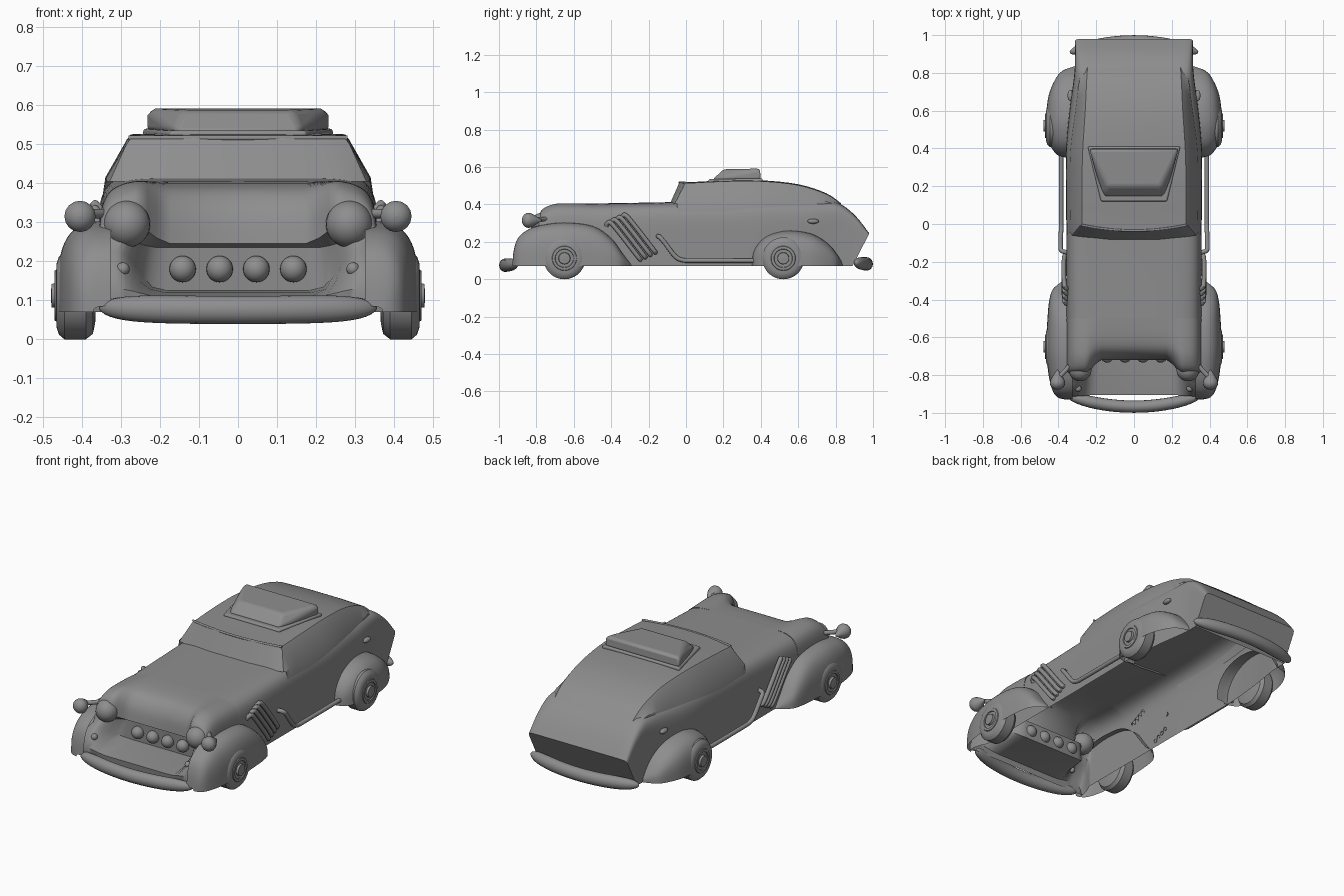
import bpy, bmesh, math
from mathutils import Vector, Matrix

if "Cube" in bpy.data.objects:
    bpy.data.objects.remove(bpy.data.objects["Cube"])

FLOOR = 0.07      # lower edge of the open body shell
grey = bpy.data.materials.new("dark_grey")
grey.diffuse_color = (.27, .27, .27, 1)
grey.use_nodes = True
grey.node_tree.nodes["Principled BSDF"].inputs["Base Color"].default_value = grey.diffuse_color


def finish(name, bm, mirror=False, angle=35, bevel=0):
    bmesh.ops.remove_doubles(bm, verts=bm.verts, dist=1e-5)
    bmesh.ops.recalc_face_normals(bm, faces=bm.faces)
    me = bpy.data.meshes.new(name)
    bm.to_mesh(me)
    bm.free()
    me.materials.append(grey)
    me.shade_smooth()
    me.set_sharp_from_angle(angle=math.radians(angle))
    ob = bpy.data.objects.new(name, me)
    bpy.context.collection.objects.link(ob)
    if bevel:
        m = ob.modifiers.new("bevel", 'BEVEL')
        m.width, m.segments = bevel, 3
    if mirror:
        m = ob.modifiers.new("mirror", 'MIRROR')
        m.use_mirror_merge = False
    return ob


def spline(pts, k=4):
    out = []
    for i in range(len(pts) - 1):
        a, b, c, d = pts[max(i - 1, 0)], pts[i], pts[i + 1], pts[min(i + 2, len(pts) - 1)]
        for s in range(k):
            t = s / k
            out.append(tuple(q + .5 * t * (r - p + t * (2 * p - 5 * q + 4 * r - e + t * (3 * (q - r) + e - p)))
                             for p, q, r, e in zip(a, b, c, d)))
    return out + [tuple(pts[-1])]


def grid(name, rows, closed=False, cap=False, **kw):
    bm = bmesh.new()
    vs = [[bm.verts.new(p) for p in r] for r in rows]
    n = len(rows[0])
    for a, b in zip(vs, vs[1:]):
        for i in range(n if closed else n - 1):
            j = (i + 1) % n
            bm.faces.new((a[i], a[j], b[j], b[i]))
    if cap:
        bm.faces.new(vs[-1])
    return finish(name, bm, **kw)


def sweep(name, path, radii, flat=1, straight=False, seg=16, **kw):
    """Rings of given radii along a path; flat scales the sideways radius."""
    path = [Vector(p) for p in path]
    rows = []
    for i, p in enumerate(path):
        t = path[min(i + 1, len(path) - 1)] - path[max(i - 1, 0)]
        if straight:
            t = path[-1] - path[0]
        t.normalize()
        side = t.cross(Vector((0, 0, 1))).normalized()
        up = side.cross(t)
        r = max(radii[i], 1e-4)
        rows.append([p + side * (math.cos(a) * r * flat) + up * (math.sin(a) * r)
                     for a in [2 * math.pi * s / seg for s in range(seg)]])
    return grid(name, rows, closed=True, **kw)


def ball(name, loc, r, scale=(1, 1, 1)):
    bm = bmesh.new()
    bmesh.ops.create_uvsphere(bm, u_segments=24, v_segments=14, radius=r,
                              matrix=Matrix.Translation(loc) @ Matrix.Diagonal((*scale, 1)))
    return finish(name, bm, mirror=True)


def block(name, corners, bevel):
    """Convex block from corners (half width, y, z)."""
    bm = bmesh.new()
    for x, y, z in corners:
        bm.verts.new((x, y, z))
        bm.verts.new((-x, y, z))
    bmesh.ops.convex_hull(bm, input=bm.verts)
    bmesh.ops.dissolve_limit(bm, angle_limit=.03, verts=bm.verts, edges=bm.edges)
    return finish(name, bm, bevel=bevel)


# Boxy rounded section: (width factor, height factor) from left sill to right sill
E = 1 / 3
half = [(max(math.cos(math.radians(90 * i / 24)), 0) ** E if i < 24 else 0,
         math.sin(math.radians(90 * i / 24)) ** E) for i in range(25)]
section = half + [(-u, v) for u, v in half[-2::-1]]

# Main body shell: top y, bottom y, half width, height, corner roundness
stations = spline([(-.5, -.5, .358, .405, .85), (-.1, -.1, .358, .412, .75), (.2, .2, .36, .42, .75),
                   (.4, .4, .36, .43, .8), (.6, .6, .342, .428, .8), (.75, .74, .322, .42, .6),
                   (.83, .8, .314, .4, .45), (.91, .85, .312, .335, .35), (.98, .89, .312, .245, .25)])
grid("body_shell", [[(w * math.copysign(abs(u) ** k, u), yb + (yt - yb) * v ** k, FLOOR + (h - FLOOR) * v ** k)
                     for u, v in section] for yt, yb, w, h, k in stations], cap=True)

# Nose: centre profile blends into the headlight nacelle profile
centre = spline([(-.5, .405), (-.6, .397), (-.665, .375), (-.705, .32), (-.72, .245)]) + \
    [(-.695, .235), (-.69, .125), (-.8, .12), (-.905, .11), (-.9, FLOOR)]
nacelle = spline([(-.5, .405), (-.62, .41), (-.71, .405), (-.775, .37), (-.795, .29)]) + \
    [(-.805, .26), (-.845, .23), (-.885, .185), (-.912, .13), (-.9, FLOOR)]
widths = [.358] * 17 + [.36, .378, .388, .39, .385]
rows = []
for i, (c, n, w) in enumerate(zip(centre, nacelle, widths)):
    row = []
    for u, v in section:
        u, v = math.copysign(abs(u) ** .8, u), v ** .8
        f = (abs(u) * w - .175) / .085 if i < 17 else (abs(u) * w - .2) / .11
        f = min(max(f, 0), 1)
        f = f * f * (3 - 2 * f)
        row.append((w * u, c[0] + (n[0] - c[0]) * f, FLOOR + (c[1] + (n[1] - c[1]) * f - FLOOR) * v))
    rows.append(row)
grid("nose", rows, angle=45)

# Cabin with raked windscreen and sloping fastback
cab = spline([(0, .337, .28, .515), (.2, .34, .28, .525), (.4, .335, .275, .526), (.6, .31, .262, .505),
              (.75, .29, .255, .457), (.83, .275, .25, .402)])


def cabin_row(wb, wt, zt):
    h = [(wb + .013, .33), (wb, min(.415, zt - .035)), (wt + .006, zt - .015), (wt - .004, zt - .002),
         (wt - .06, zt), (wt * .4, zt + .003)]
    return h + [(-x, z) for x, z in h[::-1]]


first = cabin_row(*cab[0][1:])
base = [(x * (1.15 if abs(x) < .3 else 1), -.09 + .04 * (x / .33) ** 2, min(z, .405)) for x, z in first]
header = [(x, -.04 + .03 * min(abs(x) / .28, 1) ** 2, z) for x, z in first]
grid("cabin", [base, header] + [[(x, s[0], z) for x, z in cabin_row(*s[1:])] for s in cab[1:]], angle=25)
hx = [-.28 + .56 * i / 16 for i in range(17)]
sweep("windscreen_header", [(x, -.035 + .03 * (x / .28) ** 2, .516) for x in hx], [.006] * 17, cap=True)

# Roof scoop and its flange
block("scoop_flange", [(.245, .41, .515), (.175, .12, .515), (.245, .41, .54), (.175, .12, .535)], .008)
block("roof_scoop", [(.236, .4, .53), (.165, .14, .53), (.236, .395, .592), (.14, .2, .588)], .015)

# Fenders: inner x, then stations of y, outer x, top z
fenders = {
    "front_fender": (.325, [(-.928, .37, .085), (-.92, .4, .16), (-.895, .425, .225), (-.84, .444, .268),
                     (-.77, .456, .29), (-.65, .465, .303), (-.5, .458, .285), (-.4, .448, .22),
                     (-.34, .425, .14), (-.29, .36, .075)]),
    "rear_fender": (.29, [(.35, .345, .08), (.365, .405, .16), (.42, .445, .225), (.5, .465, .255),
                    (.58, .465, .26), (.68, .452, .24), (.76, .42, .19), (.81, .38, .13), (.84, .30, .08)])}
for name, (xi, st) in fenders.items():
    rows = []
    for y, xo, zt in spline(st):
        arc = [math.radians(90 * i / 14) for i in range(15)]
        rows.append([(xi + (xo - xi) * max(math.cos(a), 0) ** .6, y,
                      FLOOR + (zt - FLOOR) * math.sin(a) ** .6) for a in arc])
    grid(name, rows, mirror=True)

# Wheels turned around the x axis
tyre = [(.365, 0), (.366, .07), (.372, .098), (.39, .112), (.445, .112), (.459, .1), (.465, .082), (.466, .066),
        (.47, .064), (.471, .05), (.466, .048), (.466, .032), (.478, .03), (.48, 0)]
for name, y in (("front_wheel", -.65), ("rear_wheel", .52)):
    sweep(name, [(x, y, .112) for x, r in tyre], [r for x, r in tyre], straight=True, seg=36, mirror=True)

# Bumpers
N = 32
for name, w, s, z in (("front_bumper", .355, -1, .075), ("rear_bumper", .34, 1, .082)):
    ts = [-math.cos(math.pi * i / N) for i in range(N + 1)]
    sweep(name, [(w * t, s * (.967 - .06 * t * t), z + .006 * t * t) for t in ts],
          [.036 * (1 - t ** 6) ** .5 if abs(t) < 1 else 0 for t in ts], flat=.9)

# Lamps
ball("headlight", (.285, -.772, .295), .06)
for i, x in enumerate((.047, .142)):
    ball("grille_lamp_%d" % (i + 1), (x, -.7, .18), .034)
ball("indicator", (.295, -.872, .18), .017)
ball("side_marker", (.337, .68, .31), .015, (1, 2, .9))
drop = [(-.878, 0), (-.874, .018), (-.862, .033), (-.845, .04), (-.825, .036), (-.8, .022), (-.768, 0)]
drop = spline(drop, 3)
sweep("fender_lamp", [(.405, y, .315) for y, r in drop], [r for y, r in drop], straight=True, mirror=True)
sweep("fender_lamp_stalk", [(.395, -.81, .322), (.34, -.75, .322)], [.012, .012], mirror=True)

# Slanted engine pipes on the flanks
for i in range(4):
    dy, dz = i * .027, i * .013
    p = spline([(.352, -.425 + dy, .285 + dz), (.362, -.418 + dy, .3 + dz), (.37, -.39 + dy, .29 + dz),
                (.37, -.26 + dy, .125 + dz), (.355, -.245 + dy, .105 + dz)])
    sweep("engine_pipe_%d" % (i + 1), p, [.012] * len(p), seg=12, mirror=True)

# Side exhaust pipe along the sill
p = spline([(.355, -.15, .23), (.385, -.14, .225), (.388, -.11, .19), (.387, -.06, .125), (.386, -.02, .103),
            (.386, .05, .1), (.386, .37, .1)])
sweep("side_exhaust", p, [.012] * len(p), seg=12, cap=True, mirror=True)
